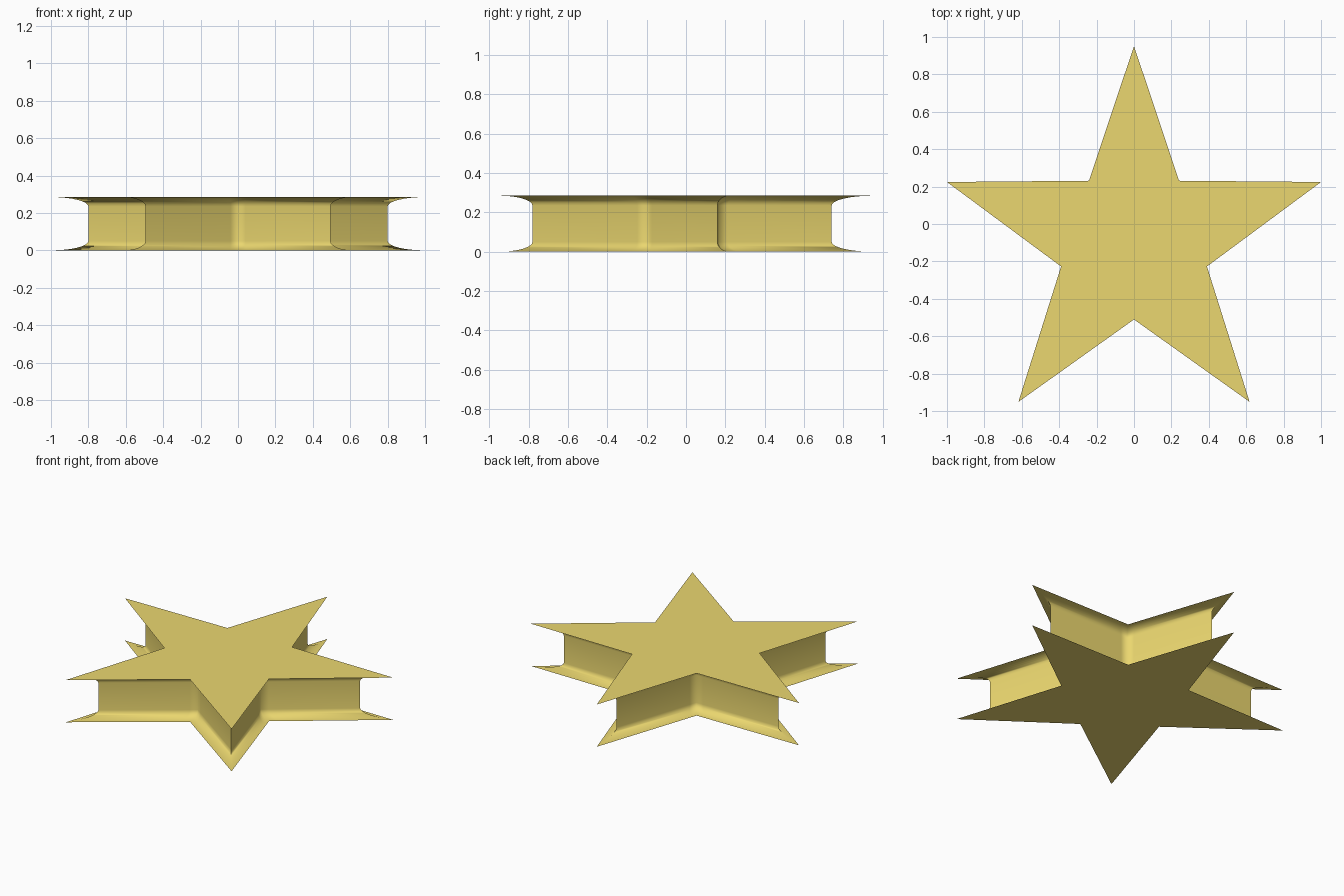
import bpy, bmesh
from math import sin, cos, pi, radians
from mathutils import Vector

if "Cube" in bpy.data.objects:
    bpy.data.objects.remove(bpy.data.objects["Cube"])

HEIGHT = 0.285
R_TIP = 1 / cos(radians(18))     # tip radius giving a 2 unit span
R_VALLEY = 0.41
CENTRE_Y = -R_TIP * (1 - cos(pi / 5)) / 2
WAIST = 0.8                      # scale of the recessed wall
FLARE = 0.05                     # height of each flared rim
STEPS = 8

# Star outline: tips, valleys, and a support point beside each valley
corners = [Vector((r * sin(i * pi / 5), r * cos(i * pi / 5)))
           for i, r in enumerate([R_TIP, R_VALLEY] * 5)]
outline = []
for i, p in enumerate(corners):
    q = corners[(i + 1) % 10]
    outline += [p, p.lerp(q, 0.92 if i % 2 == 0 else 0.08)]

# Side profile: concave flare, straight wall, mirrored flare (scale, z)
lower = []
for k in range(STEPS + 1):
    a = k / STEPS * pi / 2
    lower.append((1 - (1 - WAIST) * sin(a), FLARE * (1 - cos(a))))
profile = lower + [(s, HEIGHT - z) for s, z in reversed(lower)]

# Loft the star through the profile and cap both faces
bm = bmesh.new()
rings = [[bm.verts.new((p.x * s, p.y * s + CENTRE_Y, z)) for p in outline]
         for s, z in profile]
n = len(outline)
for a, b in zip(rings, rings[1:]):
    for i in range(n):
        j = (i + 1) % n
        bm.faces.new((a[i], a[j], b[j], b[i]))
bm.faces.new(rings[0])
bm.faces.new(rings[-1])
bmesh.ops.recalc_face_normals(bm, faces=bm.faces)
mesh = bpy.data.meshes.new("star")
bm.to_mesh(mesh)
bm.free()

star = bpy.data.objects.new("star", mesh)
bpy.context.collection.objects.link(star)
gold = bpy.data.materials.new("gold")
gold.diffuse_color = (0.83, 0.68, 0.16, 1)
gold.use_nodes = True
gold.node_tree.nodes["Principled BSDF"].inputs["Base Color"].default_value = gold.diffuse_color
mesh.materials.append(gold)

# Smooth walls and valleys, crisp tips and rims
bpy.context.view_layer.objects.active = star
star.select_set(True)
bpy.ops.object.shade_smooth_by_angle(angle=radians(80))
